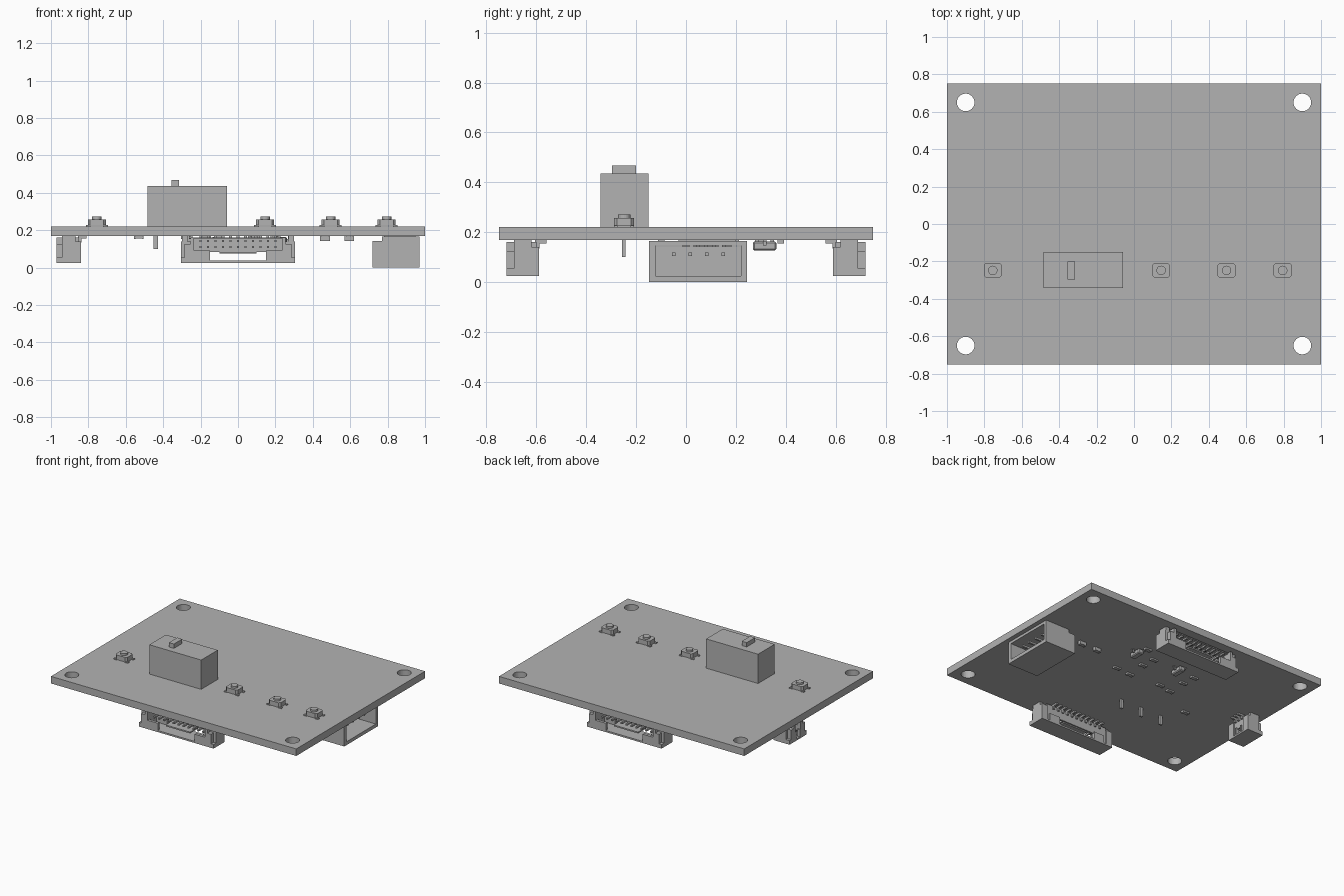
import bpy, bmesh
from math import pi
from mathutils import Matrix, Vector

cube = bpy.data.objects.get("Cube")
if cube:
    bpy.data.objects.remove(cube, do_unlink=True)

grey = bpy.data.materials.new("plain grey")
grey.use_nodes = True
grey.diffuse_color = (0.45, 0.45, 0.45, 1)
grey.node_tree.nodes["Principled BSDF"].inputs["Base Color"].default_value = (0.45, 0.45, 0.45, 1)

UNDER, TOP = 0.168, 0.22   # lower and upper faces of the board


def finish(name, bm, loc=(0, 0, 0), turn=0):
    mesh = bpy.data.meshes.new(name)
    bm.to_mesh(mesh)
    bm.free()
    mesh.materials.append(grey)
    obj = bpy.data.objects.new(name, mesh)
    obj.location = loc
    obj.rotation_euler.z = turn
    bpy.context.collection.objects.link(obj)
    return obj


def add_box(bm, x, y, z):
    """Add a box spanning the given (low, high) ranges."""
    size = Vector([r[1] - r[0] for r in (x, y, z)])
    mid = Vector([sum(r) / 2 for r in (x, y, z)])
    bmesh.ops.create_cube(bm, size=1, matrix=Matrix.Translation(mid) @ Matrix.Diagonal(size).to_4x4())


def add_cylinder(bm, radius, x, y, z, sides=24):
    bmesh.ops.create_cone(bm, cap_ends=True, segments=sides, radius1=radius, radius2=radius,
                          depth=z[1] - z[0], matrix=Matrix.Translation((x, y, sum(z) / 2)))


def boxes(name, spans, loc=(0, 0, 0), turn=0):
    bm = bmesh.new()
    for span in spans:
        add_box(bm, *span)
    return finish(name, bm, loc, turn)


def around(c, half):
    return (c - half, c + half)


# Board with four mounting holes
board = boxes("board", [((-1, 1), (-0.75, 0.75), (UNDER, TOP))])
bm = bmesh.new()
for x in (-0.9, 0.9):
    for y in (-0.65, 0.65):
        add_cylinder(bm, 0.047, x, y, (0.1, 0.3), 32)
cutter = finish("hole_cutter", bm)
cutter.hide_render = True
holes = board.modifiers.new("mounting holes", "BOOLEAN")
holes.operation, holes.object, holes.solver = "DIFFERENCE", cutter, "EXACT"
bpy.context.view_layer.objects.active = board
bpy.ops.object.modifier_apply(modifier=holes.name)
bpy.data.objects.remove(cutter, do_unlink=True)

# Slide switch with its lever and three through pins
boxes("switch_body", [((-0.483, -0.06), (-0.343, -0.15), (TOP, 0.436))])
boxes("switch_lever", [((-0.355, -0.315), (-0.297, -0.2), (0.43, 0.468))])
boxes("switch_pins", [(around(x, 0.011), around(-0.25, 0.007), (0.1, UNDER))
                      for x in (-0.44, -0.27, -0.1)])


def push_button(x, y=-0.248):
    bm = bmesh.new()
    add_box(bm, around(0, 0.048), around(0, 0.04), (0.004, 0.038))
    corners = [e for e in bm.edges if abs(e.verts[0].co.z - e.verts[1].co.z) > 0.01]
    bmesh.ops.bevel(bm, geom=corners, offset=0.012, segments=1, affect="EDGES")
    for sx in (-1, 1):
        for sy in (-1, 1):
            add_box(bm, around(sx * 0.046, 0.013), around(sy * 0.032, 0.008), (0, 0.007))
    add_cylinder(bm, 0.025, 0, 0, (0.03, 0.052))
    finish("push_button", bm, (x, y, TOP))


for x in (-0.755, 0.145, 0.495, 0.795):
    push_button(x)


def socket(name, half, pins, pitch, window, loc, turn):
    """Surface-mount socket that opens toward its local -y."""
    inner = half - 0.07
    front, rear = -0.07, 0.06
    low, high = 0.025, 0.16
    shell = [
        # floor, roof, back wall above the window, and tongue
        (around(0, half - 0.05), (front, rear), (low, 0.037)),
        (around(0, half - 0.05), (-0.045, rear - 0.01), (0.152, high)),
        (around(0, inner), (0.035, rear - 0.01), (0.082, high)),
        (around(0, window * 0.66), (-0.05, 0.04), (0.074, 0.084)),
    ]
    for s in (-1, 1):
        def side(a, b):
            return tuple(sorted((s * a, s * b)))
        shell += [
            (side(window, inner), (0.035, rear), (low, 0.09)),
            (side(window, inner), (front, front + 0.02), (low, 0.09)),
            (side(inner, half - 0.05), (front, rear - 0.01), (low, high)),
            # end ears and solder tabs
            (side(half - 0.05, half), (front, rear), (low, 0.055)),
            (side(half - 0.05, half), (front + 0.03, rear), (0.055, 0.14)),
            (side(half - 0.05, half - 0.02), (front, front + 0.03), (0.055, 0.125)),
            (side(half - 0.035, half - 0.005), (-0.04, 0.03), (0.14, UNDER)),
        ]
    boxes(name + "_shell", shell, loc, turn)
    contacts = []
    for i in range(pins):
        x = (i - (pins - 1) / 2) * pitch
        contacts += [(around(x, 0.006), (-0.045, 0.05), around(z, 0.006)) for z in (0.11, 0.142)]
        contacts += [(around(x, 0.007), (0.05, 0.09), (0.155, UNDER)),
                     (around(x, 0.007), (0.045, 0.062), (0.135, UNDER))]
    boxes(name + "_pins", contacts, loc, turn)


socket("front_socket", 0.305, 11, 0.04, 0.15, (0, -0.65, 0), 0)
socket("back_socket", 0.305, 11, 0.04, 0.15, (0, 0.65, 0), pi)
socket("small_socket", 0.1, 3, 0.033, 0.02, (-0.9, 0.08, 0), -pi / 2)

# Large four-pin header, a hollow box open toward +x
boxes("header_shell", [
    ((0.72, 0.97), (-0.148, 0.245), (0, 0.025)),
    ((0.77, 0.97), (-0.148, 0.245), (0.146, 0.165)),
    ((0.72, 0.97), (-0.148, -0.123), (0, 0.142)),
    ((0.72, 0.97), (0.22, 0.245), (0, 0.142)),
    ((0.77, 0.97), (-0.148, -0.123), (0.142, 0.165)),
    ((0.77, 0.97), (0.22, 0.245), (0.142, 0.165)),
    ((0.72, 0.77), (-0.148, 0.245), (0, 0.142)),
    ((0.78, 0.95), (-0.03, 0.2), (0.16, UNDER)),
])
boxes("header_pins", [((0.75, 0.93), around(0.05 + i * 0.066, 0.007), around(0.112, 0.007))
                      for i in (-1.5, -0.5, 0.5, 1.5)])


def chip(x, y, height):
    """Two-ended chip part: thin body with raised end caps."""
    width = around(0, 0.013)
    boxes("chip", [((-0.018, 0.018), width, (-height + 0.002, -0.002)),
                   ((-0.026, -0.016), width, (-height, 0)),
                   ((0.016, 0.026), width, (-height, 0))], (x, y, UNDER))


for x, y in ((0.2, 0.06), (0.08, 0.05), (0.2, 0.38), (0.08, 0.3), (0.09, 0.2),
             (-0.17, 0.07), (-0.27, 0.05), (-0.27, 0.19), (-0.28, 0.29), (-0.53, -0.1)):
    chip(x, y, 0.014)
for x in (0.465, 0.595):
    chip(x, 0.17, 0.027)

# Three-legged transistors
for x in (0.24, -0.12):
    bm = bmesh.new()
    add_box(bm, around(0, 0.022), around(0, 0.047), (-0.041, -0.005))
    bmesh.ops.bevel(bm, geom=bm.edges[:], offset=0.006, segments=1, affect="EDGES")
    for s, y in ((1, 0), (-1, 0.031), (-1, -0.031)):
        add_box(bm, tuple(sorted((s * 0.02, s * 0.032))), around(y, 0.007), (-0.022, -0.014))
        add_box(bm, tuple(sorted((s * 0.026, s * 0.032))), around(y, 0.007), (-0.022, 0))
        add_box(bm, tuple(sorted((s * 0.026, s * 0.044))), around(y, 0.007), (-0.005, 0))
    finish("transistor", bm, (x, 0.315, UNDER))
